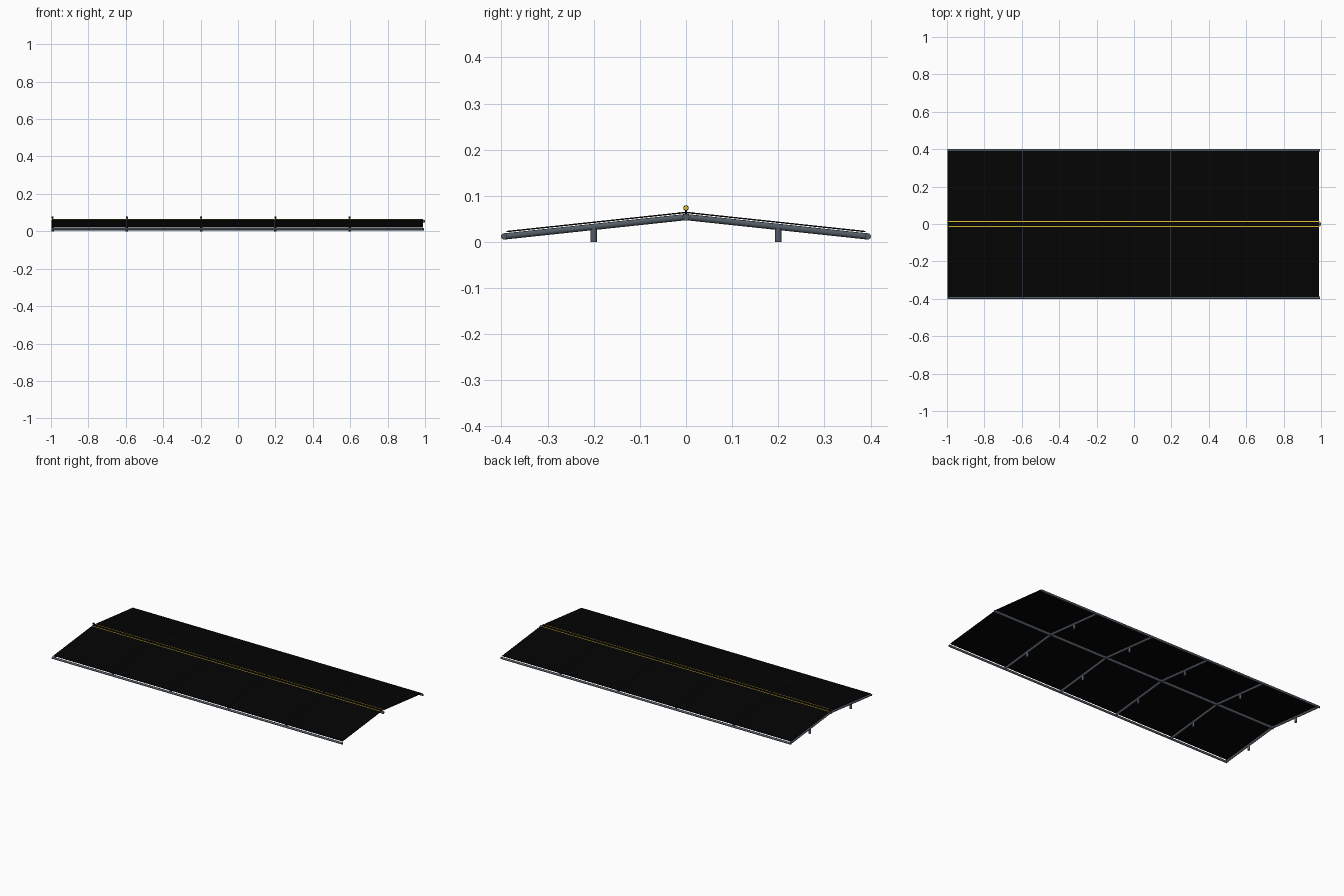
import bpy, bmesh, math
from mathutils import Vector

if "Cube" in bpy.data.objects:
    bpy.data.objects.remove(bpy.data.objects["Cube"])

def material(name, rgb):
    m = bpy.data.materials.new(name)
    m.diffuse_color = (*rgb, 1)
    m.use_nodes = True
    m.node_tree.nodes["Principled BSDF"].inputs["Base Color"].default_value = m.diffuse_color
    return m

STEEL = material("steel_grey", (0.085, 0.105, 0.13))
BLACK = material("panel_black", (0.0012, 0.0012, 0.0012))
YELLOW = material("lamp_yellow", (0.75, 0.50, 0.03))

X0, X1, BAY = -0.991, 0.994, 0.397
EDGE_Y, EDGE_Z, RIDGE_Z = 0.3945, 0.012, 0.054
FRAMES = [X0 + BAY * i for i in range(5)]
SLOPE = (RIDGE_Z - EDGE_Z) / EDGE_Y
LIFT, THICK = 0.0085, 0.003

def tube(name, a, b, r, mat, sides=14):
    """Round bar between two points."""
    a, b = Vector(a), Vector(b)
    d = b - a
    bpy.ops.mesh.primitive_cylinder_add(vertices=sides, radius=r, depth=d.length, location=(a + b) / 2)
    ob = bpy.context.object
    ob.rotation_mode = 'QUATERNION'
    ob.rotation_quaternion = d.to_track_quat('Z', 'Y')
    ob.name = name
    ob.data.materials.append(mat)
    bpy.ops.object.shade_smooth_by_angle()
    return ob

def roof_z(y):
    return RIDGE_Z - SLOPE * abs(y)

def slab(name, x0, x1, y0, y1, lift, thick, mat):
    """Thin sloping plate parallel to the rafters."""
    bm = bmesh.new()
    v = [bm.verts.new((x, y, roof_z(y) + lift + h))
         for h in (0, thick) for x, y in ((x0, y0), (x1, y0), (x1, y1), (x0, y1))]
    for f in ((3, 2, 1, 0), (4, 5, 6, 7), (0, 1, 5, 4), (1, 2, 6, 5), (2, 3, 7, 6), (3, 0, 4, 7)):
        bm.faces.new([v[i] for i in f])
    bmesh.ops.recalc_face_normals(bm, faces=bm.faces)
    me = bpy.data.meshes.new(name)
    bm.to_mesh(me)
    bm.free()
    me.materials.append(mat)
    bpy.context.collection.objects.link(bpy.data.objects.new(name, me))

# ridge beam
tube("ridge_beam", (X0 - 0.007, 0, RIDGE_Z), (1.0, 0, RIDGE_Z), 0.0075, STEEL)

for s in (-1, 1):
    # eave beams
    tube("eave_beam", (X0 - 0.007, s * EDGE_Y, EDGE_Z), (X1, s * EDGE_Y, EDGE_Z), 0.0065, STEEL)
    # light strips along both sides of the ridge
    slab("light_strip", X0, X1 - 0.003, s * 0.0115, s * 0.0155, LIFT + THICK, 0.001, YELLOW)
    for x in FRAMES:
        # rafters and short feet
        tube("rafter", (x, s * EDGE_Y, EDGE_Z), (x, 0, RIDGE_Z), 0.0068, STEEL)
        tube("foot", (x, s * 0.2, 0), (x, s * 0.2, roof_z(0.2)), 0.007, STEEL)
        # roof panels, meeting over the ridge
        slab("roof_panel", x - 0.003, x + BAY - 0.004, 0, s * 0.389, LIFT, THICK, BLACK)

for x in FRAMES:
    # ridge lamps: dark housing on a pin with a yellow lens at each end
    tube("lamp_pin", (x, 0, RIDGE_Z), (x, 0, 0.072), 0.002, BLACK, 8)
    tube("lamp_housing", (x - 0.004, 0, 0.0735), (x + 0.004, 0, 0.0735), 0.006, BLACK)
    tube("lamp_lens", (x - 0.005, 0, 0.0735), (x + 0.005, 0, 0.0735), 0.0045, YELLOW)
